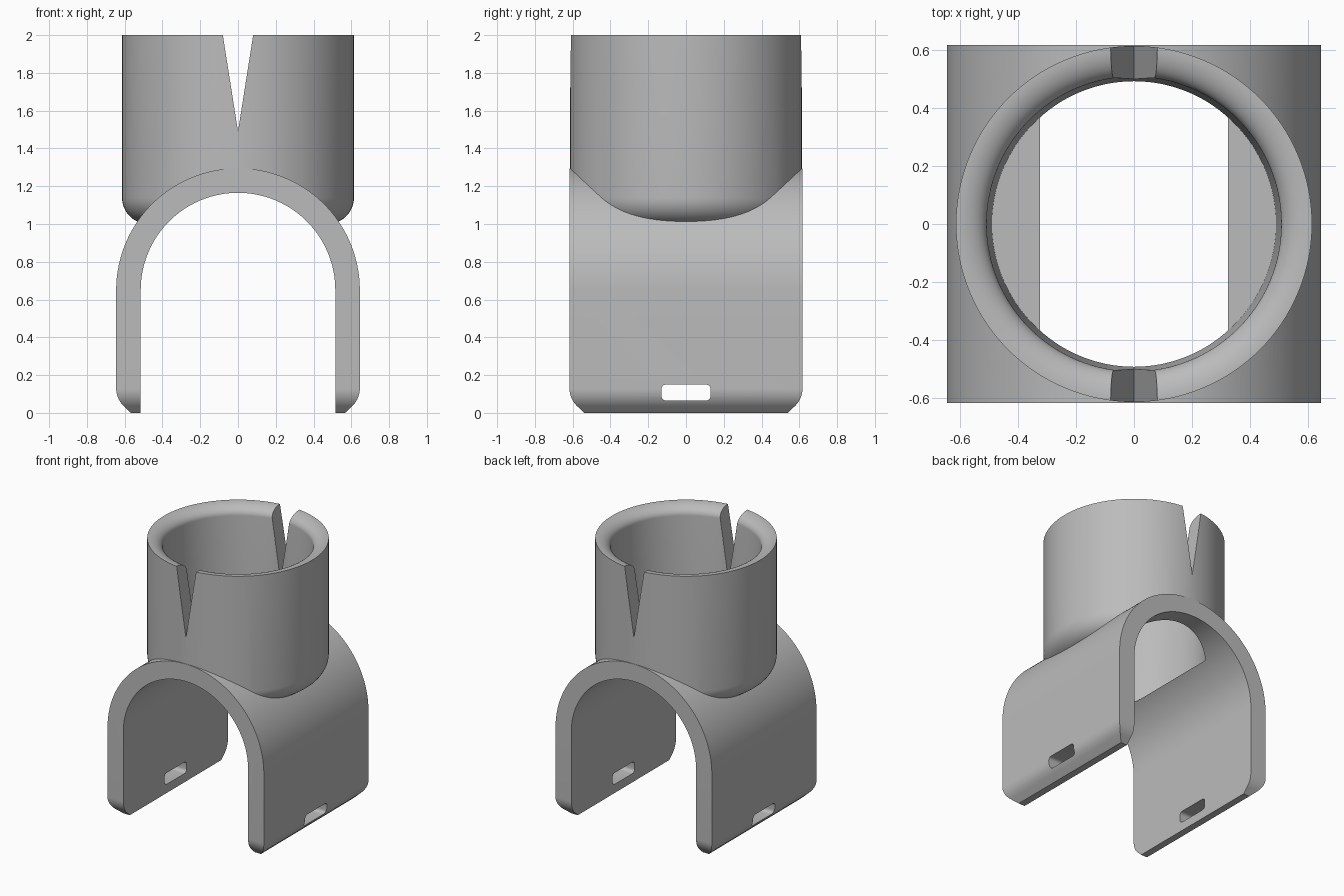
import bpy, bmesh, math
from mathutils import Vector

if "Cube" in bpy.data.objects:
    bpy.data.objects.remove(bpy.data.objects["Cube"], do_unlink=True)

grey = bpy.data.materials.new("plain grey")
grey.use_nodes = True
grey.diffuse_color = (0.5, 0.5, 0.5, 1)
grey.node_tree.nodes["Principled BSDF"].inputs["Base Color"].default_value = (0.5, 0.5, 0.5, 1)

HALF_DEPTH = 0.617
ARCH_Z = 0.65


def finish(name, bm):
    bmesh.ops.recalc_face_normals(bm, faces=bm.faces)
    mesh = bpy.data.meshes.new(name)
    bm.to_mesh(mesh)
    bm.free()
    mesh.materials.append(grey)
    obj = bpy.data.objects.new(name, mesh)
    bpy.context.collection.objects.link(obj)
    return obj


def prism(name, outline, axis, half):
    """Extrude a 2D outline (horizontal, z) symmetrically along x or y."""
    bm = bmesh.new()
    place = (lambda h, z: (h, -half, z)) if axis == "y" else (lambda h, z: (-half, h, z))
    face = bm.faces.new([bm.verts.new(place(h, z)) for h, z in outline])
    out = bmesh.ops.extrude_face_region(bm, geom=[face])
    shift = Vector((0, 2 * half, 0) if axis == "y" else (2 * half, 0, 0))
    bmesh.ops.translate(bm, vec=shift, verts=[g for g in out["geom"] if isinstance(g, bmesh.types.BMVert)])
    return finish(name, bm)


def lathe(name, profile, steps=128):
    """Spin a (radius, z) profile into a closed solid."""
    bm = bmesh.new()
    rings = []
    for r, z in profile:
        rings.append([bm.verts.new((r * math.cos(math.tau * i / steps),
                                    r * math.sin(math.tau * i / steps), z)) for i in range(steps)])
    for low, high in zip(rings, rings[1:]):
        for i in range(steps):
            j = (i + 1) % steps
            bm.faces.new((low[i], low[j], high[j], high[i]))
    bm.faces.new(rings[0])
    bm.faces.new(rings[-1])
    return finish(name, bm)


def arc(cx, cz, rx, rz, start, end, steps):
    return [(cx + rx * math.cos(math.radians(start + (end - start) * i / steps)),
             cz + rz * math.sin(math.radians(start + (end - start) * i / steps)))
            for i in range(steps + 1)]


def mirrored(points):
    """Complete a right-hand outline with its mirror image."""
    return points + [(-h, z) for h, z in reversed(points) if h > 1e-4]


def foot(edge):
    """Bottom corner: bevel that blends into the wall by an arc."""
    return [(edge - 0.078, 0)] + arc(edge - 0.13, 0.13, 0.13, 0.13, -45, 0, 10)


# Saddle: solid outer arch, and the hollow beneath it
saddle = prism("clip_body", mirrored(foot(0.645) + arc(0, ARCH_Z, 0.645, 0.645, 0, 90, 48)), "y", 0.7)
hollow = prism("saddle_hollow", mirrored([(0.515, -0.1)] + arc(0, ARCH_Z, 0.515, 0.515, 0, 90, 48)), "y", 0.8)

# Side outline trims the depth and rounds the lower corners
side_trim = prism("side_trim", mirrored(foot(HALF_DEPTH) + [(HALF_DEPTH, 2.2)]), "x", 0.9)

# Collar with a rounded base, and its tapered bore with a rounded lip
collar = lathe("collar", arc(0.474, 1.14, 0.14, 0.14, -90, 0, 12) + [(0.614, 2.0)])
bore = lathe("bore", [(0.49, 1.05)] + arc(0.612, 1.93, 0.104, 0.07, 180, 90, 12) + [(0.612, 2.1)])

# V notches through the front and back of the collar
notch = prism("notch", [(0, 1.49), (0.096, 2.1), (-0.096, 2.1)], "y", 0.8)

# Rounded strap slot through both legs
slot_outline = []
for cx, cz, start in ((0.105, 0.125, 0), (-0.105, 0.125, 90), (-0.105, 0.09, 180), (0.105, 0.09, 270)):
    slot_outline += arc(cx, cz, 0.025, 0.025, start, start + 90, 6)
slot = prism("strap_slot", slot_outline, "x", 0.9)

# Combine the parts
for tool, operation in ((side_trim, "INTERSECT"), (collar, "UNION"), (hollow, "DIFFERENCE"),
                        (bore, "DIFFERENCE"), (notch, "DIFFERENCE"), (slot, "DIFFERENCE")):
    mod = saddle.modifiers.new(tool.name, "BOOLEAN")
    mod.operation = operation
    mod.solver = "EXACT"
    mod.object = tool

depsgraph = bpy.context.evaluated_depsgraph_get()
result = bpy.data.meshes.new_from_object(saddle.evaluated_get(depsgraph))
saddle.modifiers.clear()
saddle.data = result
for tool in (side_trim, collar, hollow, bore, notch, slot):
    bpy.data.objects.remove(tool, do_unlink=True)
result.materials.clear()
result.materials.append(grey)

bpy.ops.object.select_all(action="DESELECT")
saddle.select_set(True)
bpy.context.view_layer.objects.active = saddle
bpy.ops.object.shade_smooth_by_angle(angle=math.radians(25))
